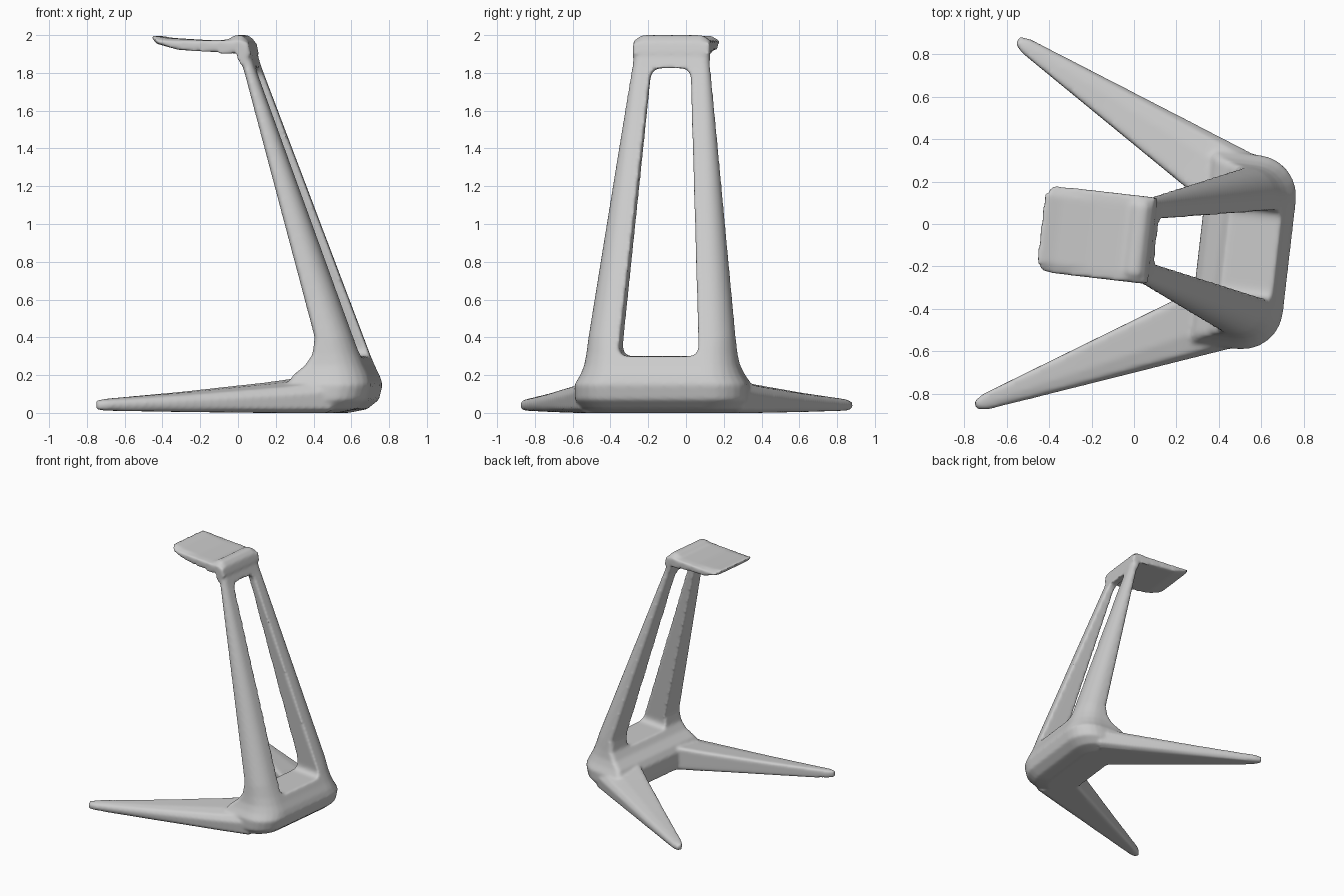
import bpy, bmesh, math
from mathutils import Matrix, Vector

if "Cube" in bpy.data.objects:
    bpy.data.objects.remove(bpy.data.objects["Cube"], do_unlink=True)

# The stand is turned a little about the vertical axis
PLACE = Matrix.Translation((0, -0.07, 0)) @ Matrix.Rotation(math.radians(-6.6), 4, 'Z')


def loft(name, rings):
    """Closed solid skinned through rings with equal point counts."""
    bm = bmesh.new()
    loops = [[bm.verts.new(PLACE @ Vector(p)) for p in ring] for ring in rings]
    n = len(loops[0])
    for a, b in zip(loops, loops[1:]):
        for i in range(n):
            j = (i + 1) % n
            bm.faces.new((a[i], a[j], b[j], b[i]))
    bm.faces.new(loops[0][::-1])
    bm.faces.new(loops[-1])
    bmesh.ops.triangulate(bm, faces=bm.faces[:])
    bmesh.ops.recalc_face_normals(bm, faces=bm.faces[:])
    mesh = bpy.data.meshes.new(name)
    bm.to_mesh(mesh)
    bm.free()
    obj = bpy.data.objects.new(name, mesh)
    bpy.context.collection.objects.link(obj)
    return obj


def rounded(points, radius, steps=5):
    """Polygon with its corners replaced by small curves."""
    out = []
    pts = [Vector(p) for p in points]
    for i, p in enumerate(pts):
        a = p + (pts[i - 1] - p).normalized() * radius
        b = p + (pts[(i + 1) % len(pts)] - p).normalized() * radius
        for k in range(steps + 1):
            t = k / steps
            out.append(a * (1 - t) ** 2 + p * 2 * t * (1 - t) + b * t * t)
    return out


def apply(obj, kind, **settings):
    mod = obj.modifiers.new(kind.lower(), kind)
    for key, value in settings.items():
        setattr(mod, key, value)
    bpy.context.view_layer.objects.active = obj
    bpy.ops.object.modifier_apply(modifier=mod.name)


def combine(obj, other, operation):
    apply(obj, 'BOOLEAN', object=other, operation=operation, solver='EXACT')
    bpy.data.objects.remove(other, do_unlink=True)


# Leaning column: height, inner face, rear face, half width, corner radius
SECTIONS = [
    (0.00, 0.33, 0.56, 0.38, 0.15), (0.02, 0.32, 0.66, 0.43, 0.18),
    (0.07, 0.31, 0.72, 0.46, 0.19), (0.15, 0.31, 0.74, 0.46, 0.19),
    (0.20, 0.34, 0.725, 0.43, 0.18), (0.25, 0.40, 0.70, 0.41, 0.16),
    (0.31, 0.44, 0.675, 0.40, 0.15), (0.40, 0.45, 0.64, 0.39, 0.13),
    (1.82, 0.05, 0.11, 0.21, 0.04), (1.90, 0.03, 0.085, 0.20, 0.04),
    (1.96, 0.02, 0.07, 0.19, 0.03),
]


def column_ring(z, inner, rear, half, r):
    side = [(inner, half - 0.02), (inner + 0.015, half)]
    for k in range(7):
        a = math.pi / 2 * (1 - k / 6)
        side.append((rear - r + r * math.cos(a), half - r + r * math.sin(a)))
    return [(u, v, z) for u, v in side] + [(u, -v, z) for u, v in side[::-1]]


stand = loft("headphone_stand", [column_ring(*s) for s in SECTIONS])

# Tapered window through the column
opening = rounded([(-0.215, 0.3), (0.215, 0.3), (0.105, 1.825), (-0.105, 1.825)], 0.055)
window = loft("window_cutter", [[(u, v, z) for v, z in opening] for u in (-0.2, 1.0)])
window.hide_render = True
combine(stand, window, 'DIFFERENCE')


# Splayed legs
def leg_ring(t, height, floor, pinch, side):
    inner = Vector((0.36, 0.177)).lerp(Vector((-0.655, 0.83)), t)
    outer = Vector((0.56, 0.445)).lerp(Vector((-0.63, 0.895)), t)
    mid = (inner + outer) / 2
    inner, outer = inner.lerp(mid, pinch), outer.lerp(mid, pinch)
    across = [(0.03, floor), (0, floor + 0.015), (0, height - 0.01), (0.06, height),
              (0.6, height * 0.97), (0.9, height * 0.85), (1, height * 0.6),
              (0.97, floor + 0.02), (0.85, floor)]
    return [(p.x, side * p.y, z) for f, z in across for p in [inner.lerp(outer, f)]]


for side, label in ((1, "left_leg"), (-1, "right_leg")):
    leg = loft(label, [leg_ring(0, 0.19, 0, 0, side),
                       leg_ring(0.2, 0.16, 0, 0, side),
                       leg_ring(0.6, 0.112, 0.005, 0, side),
                       leg_ring(0.97, 0.075, 0.012, 0, side),
                       leg_ring(1.01, 0.066, 0.018, 0.4, side)])
    combine(stand, leg, 'UNION')

# Head rest bending forward from the column top
PROFILE = [(-0.45, 2.0), (-0.36, 1.985), (-0.2, 1.975), (-0.04, 1.975), (0, 2.0),
           (0.04, 2.0), (0.075, 1.965), (0.09, 1.9), (0.04, 1.84), (0.02, 1.905),
           (-0.3, 1.922), (-0.42, 1.955)]


def rest_ring(v, tip, top):
    return [(max(u, tip + 0.01 * (u > -0.44)), v, min(z, top)) for u, z in PROFILE]


rest = loft("head_rest", [rest_ring(-0.205, -0.41, 1.97), rest_ring(-0.16, -0.46, 2.0),
                          rest_ring(0.16, -0.46, 2.0), rest_ring(0.205, -0.41, 1.97)])
combine(stand, rest, 'UNION')

# Blend everything into one softly filleted body
apply(stand, 'REMESH', mode='VOXEL', voxel_size=0.011)
apply(stand, 'SMOOTH', factor=0.5, iterations=8)
bpy.ops.object.select_all(action='DESELECT')
stand.select_set(True)
bpy.context.view_layer.objects.active = stand
bpy.ops.object.shade_smooth()
